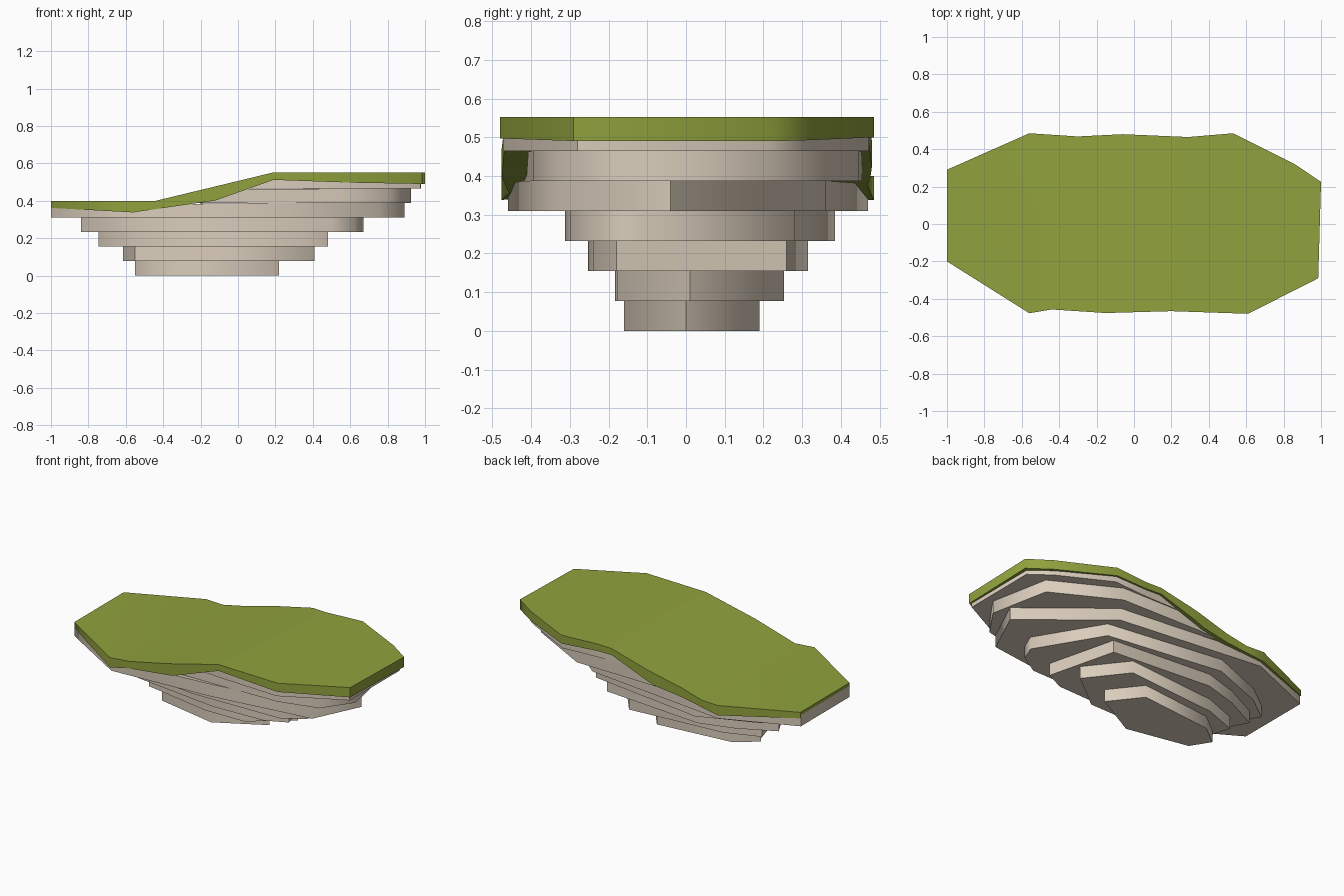
import bpy, bmesh, math

if "Cube" in bpy.data.objects:
    bpy.data.objects.remove(bpy.data.objects["Cube"])

def mat(name, col):
    m = bpy.data.materials.new(name)
    m.diffuse_color = (*col, 1)
    m.use_nodes = True
    m.node_tree.nodes["Principled BSDF"].inputs["Base Color"].default_value = m.diffuse_color
    return m

GRASS = mat("grass_green", (0.28, 0.36, 0.047))
ROCK = mat("pale_stone", (0.70, 0.61, 0.50))

def lerp_curve(pts, x):
    """Piecewise linear height along x."""
    if x <= pts[0][0]:
        return pts[0][1]
    for (x0, z0), (x1, z1) in zip(pts, pts[1:]):
        if x <= x1:
            return z0 + (z1 - z0) * (x - x0) / (x1 - x0)
    return pts[-1][1]

def ground(x):
    return lerp_curve([(-0.44, 0.40), (0.19, 0.552)], x)

def under(x):
    return lerp_curve([(-1, 0.362), (-0.56, 0.338), (-0.43, 0.357), (-0.12, 0.402),
                       (0.19, 0.512), (0.61, 0.497), (1, 0.49)], x)

def slab(name, outline, bottom, top, material, cuts=()):
    """Prism from an outline; bottom and top are height functions of x."""
    bm = bmesh.new()
    low = [bm.verts.new((x, y, 0)) for x, y in outline]
    high = [bm.verts.new((x, y, 1)) for x, y in outline]
    n = len(outline)
    bm.faces.new(low[::-1])
    bm.faces.new(high)
    for i in range(n):
        j = (i + 1) % n
        bm.faces.new((low[i], low[j], high[j], high[i]))
    for c in cuts:
        bmesh.ops.bisect_plane(bm, geom=bm.verts[:] + bm.edges[:] + bm.faces[:],
                               plane_co=(c, 0, 0), plane_no=(1, 0, 0), dist=1e-4)
    for v in bm.verts:
        v.co.z = top(v.co.x) if v.co.z > 0.5 else bottom(v.co.x)
    bmesh.ops.recalc_face_normals(bm, faces=bm.faces[:])
    me = bpy.data.meshes.new(name)
    bm.to_mesh(me)
    bm.free()
    me.materials.append(material)
    ob = bpy.data.objects.new(name, me)
    bpy.context.collection.objects.link(ob)
    ob.select_set(True)
    bpy.context.view_layer.objects.active = ob
    return ob

# Grass cap: low terrace, ramp and high terrace
cap = [(-1, -0.2), (-0.56, -0.477), (-0.44, -0.457), (-0.15, -0.476), (0.2, -0.466),
       (0.61, -0.48), (0.985, -0.29), (1, 0.225), (0.86, 0.32), (0.53, 0.485),
       (0.29, 0.465), (-0.06, 0.48), (-0.3, 0.468), (-0.56, 0.485), (-1, 0.29)]
slab("grass_cap", cap, under, ground, GRASS, cuts=(-0.44, -0.12, 0.19))

# Stepped rock layers, from the base upwards
layers = [
    [(-.55, .04), (-.475, -.08), (-.075, -.16), (.22, 0), (.07, .19), (-.42, .14)],
    [(-.615, .12), (-.55, -.1), (-.1, -.183), (.17, -.178), (.41, .01), (.22, .253), (-.4, .2)],
    [(-.745, .14), (-.57, -.18), (0, -.253), (.35, -.24), (.48, -.18), (.37, .26),
     (-.3, .315), (-.52, .25)],
    [(-.84, .13), (-.6, -.25), (-.1, -.313), (.5, -.3), (.63, -.22), (.67, -.12), (.43, .28),
     (-.33, .385), (-.68, .25)],
    [(-1, -.198), (-.56, -.46), (.1, -.42), (.75, -.335), (.89, -.04), (.4, .36),
     (-.55, .47), (-1, .285)],
    [(-.42, -.43), (-.1, -.41), (.55, -.395), (.8, -.33), (.925, -.15), (.85, .23),
     (.45, .445), (-.1, .455), (-.42, .44)],
    [(0, -.44), (.2, -.455), (.6, -.472), (.975, -.28), (.978, .21), (.85, .305),
     (.53, .472), (.29, .455), (0, .455)],
]
STEP = 0.0775
for i, outline in enumerate(layers):
    z0, z1 = i * STEP, (i + 1) * STEP
    slab(f"rock_layer_{i + 1}", outline, lambda x, z=z0: z,
         lambda x, a=z0, b=z1: max(a + 0.002, min(b, ground(x) - 0.02)), ROCK)

bpy.ops.object.shade_smooth_by_angle(angle=math.radians(60))
